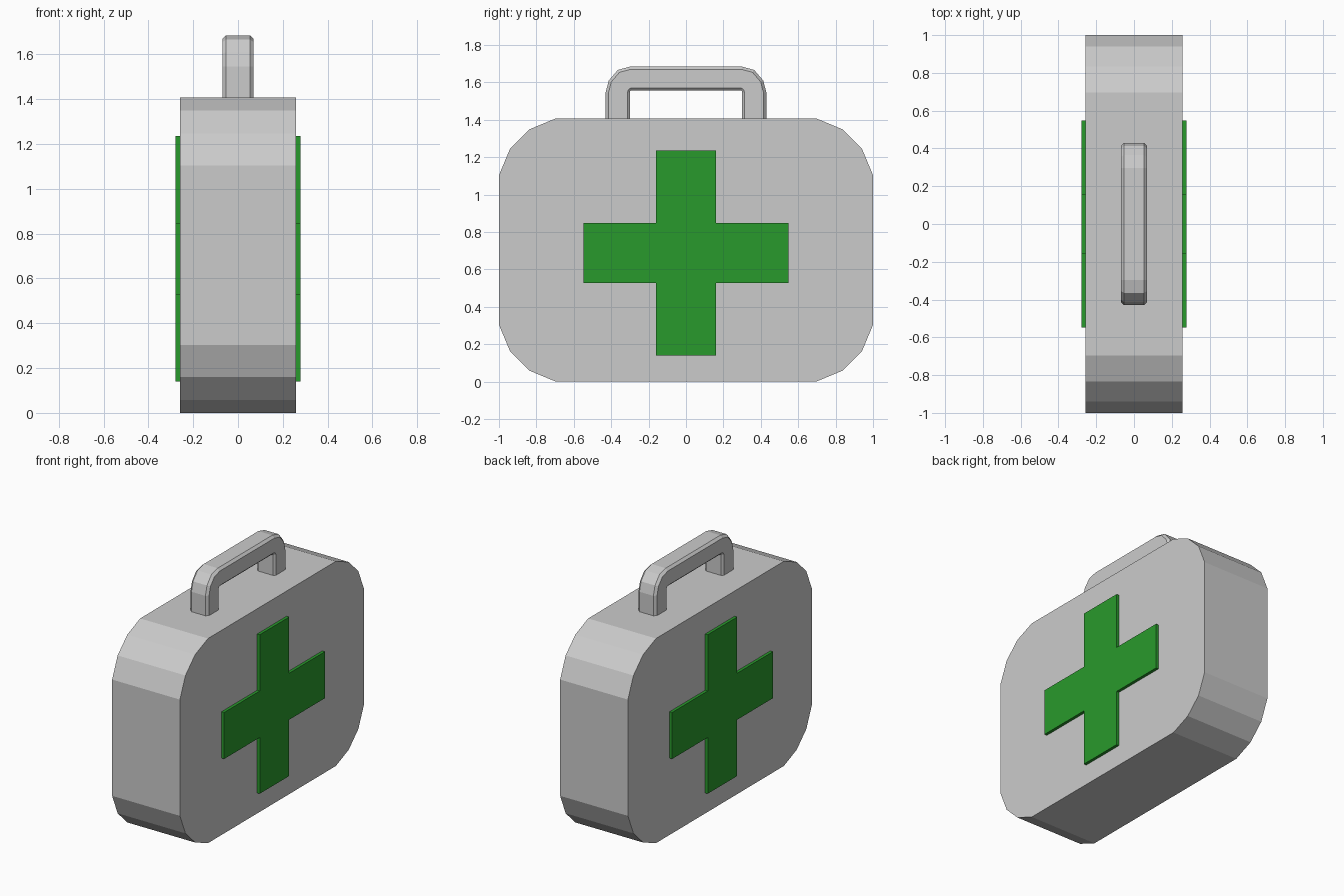
import bpy, bmesh

if "Cube" in bpy.data.objects:
    bpy.data.objects.remove(bpy.data.objects["Cube"])

def finish(name, bm, mat=None):
    bmesh.ops.recalc_face_normals(bm, faces=bm.faces)
    me = bpy.data.meshes.new(name)
    bm.to_mesh(me)
    bm.free()
    ob = bpy.data.objects.new(name, me)
    bpy.context.collection.objects.link(ob)
    if mat:
        me.materials.append(mat)
    return ob

def loft(name, rings, mat=None):
    """Skin a row of equal closed rings and cap both ends."""
    bm = bmesh.new()
    vs = [[bm.verts.new(p) for p in r] for r in rings]
    n = len(vs[0])
    for a, b in zip(vs, vs[1:]):
        for i in range(n):
            j = (i + 1) % n
            bm.faces.new((a[i], a[j], b[j], b[i]))
    bm.faces.new(vs[0])
    bm.faces.new(vs[-1])
    return finish(name, bm, mat)

def slab(name, profile, x0, x1, mat=None):
    return loft(name, [[(x, y, z) for y, z in profile] for x in (x0, x1)], mat)

def four_way(quarter, cz):
    """Mirror a quarter outline (y, z from centre) into a closed loop."""
    half = quarter + [(-y, z) for y, z in reversed(quarter)]
    full = half + [(-y, -z) for y, z in half]
    return [(y, cz + z) for y, z in full]

# Case body with faceted corners
CZ = 0.704
body = four_way([(1, 0.4), (0.94, 0.543), (0.835, 0.646), (0.695, 0.704)], CZ)
slab("case_body", body, -0.258, 0.258)

# Raised green crosses on both large sides
green = bpy.data.materials.new("green")
green.diffuse_color = (0.022, 0.32, 0.025, 1)
green.use_nodes = True
green.node_tree.nodes["Principled BSDF"].inputs["Base Color"].default_value = green.diffuse_color
L, W = 0.547, 0.16
cross = four_way([(L, W), (W, W), (W, L)], 0.688)
slab("cross_right", cross, 0.25, 0.278, green)
slab("cross_left", cross, -0.278, -0.25, green)

# Carry handle: outer and inner path points, bevelled section swept between them
half = [((0.43, 1.40), (0.30, 1.40)),
        ((0.43, 1.545), (0.30, 1.547)),
        ((0.413, 1.61), (0.298, 1.553)),
        ((0.364, 1.667), (0.294, 1.557)),
        ((0.297, 1.685), (0.288, 1.558))]
stations = half + [tuple((-y, z) for y, z in s) for s in reversed(half)]
section = [(-0.07, 0.12), (-0.053, 0), (0.053, 0), (0.07, 0.12),
           (0.07, 0.9), (0.058, 1), (-0.058, 1), (-0.07, 0.9)]
rings = [[(x, o[0] + (i[0] - o[0]) * t, o[1] + (i[1] - o[1]) * t)
          for x, t in section] for o, i in stations]
loft("carry_handle", rings)
